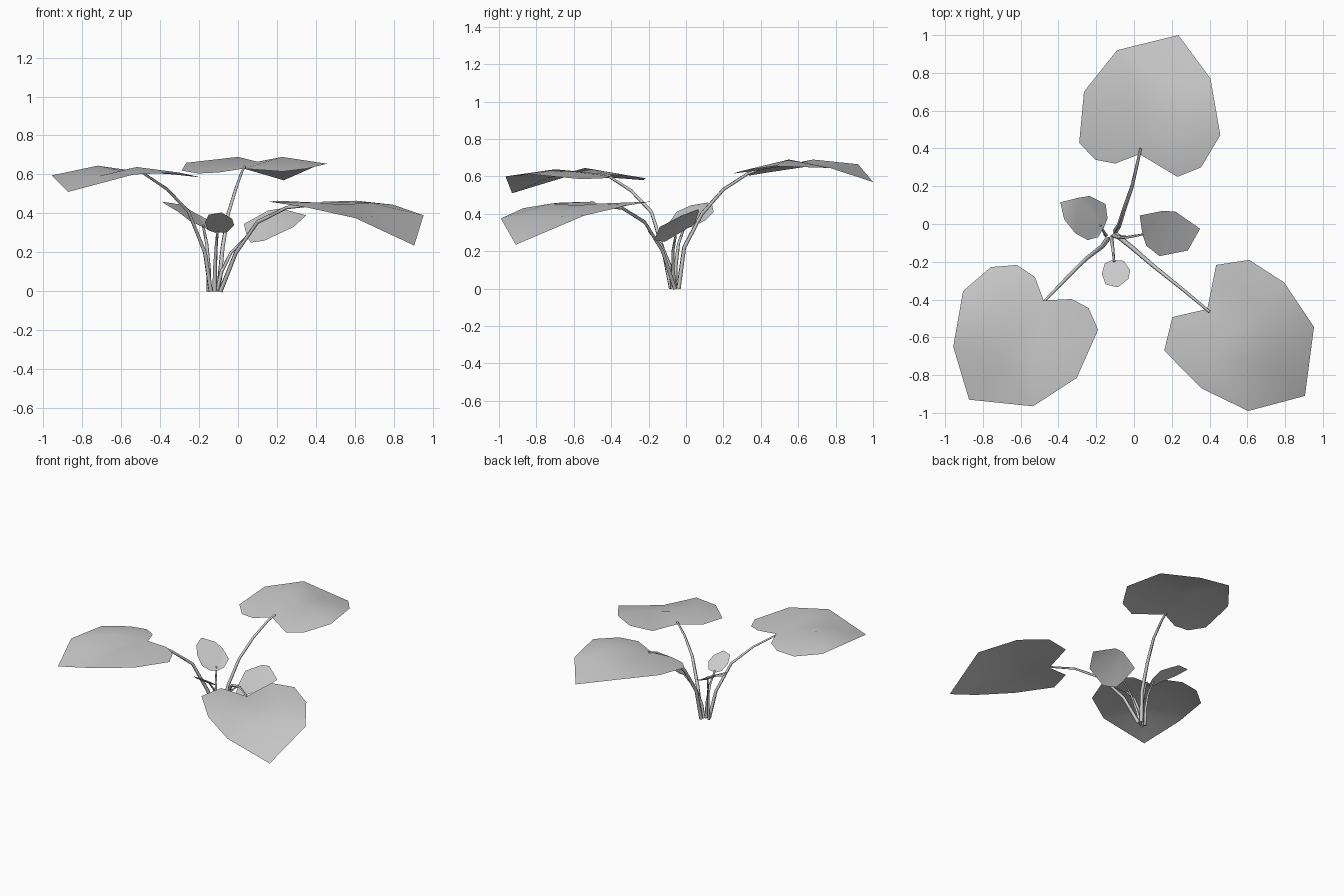
import bpy
from mathutils import Vector
from mathutils.geometry import delaunay_2d_cdt


def leaf(name, rim, ribs=()):
    """Thin low-poly blade: an outline plus raised or sunken points inside it."""
    pts = list(rim) + list(ribs)
    n = len(rim)
    edges = [(i, (i + 1) % n) for i in range(n)]
    # crease from the stalk notch (first point) along the midrib
    if ribs:
        edges.append((0, n))
    flat = [Vector(p[:2]) for p in pts]
    v2, _, faces, orig, _, _ = delaunay_2d_cdt(flat, edges, [], 1, 1e-5)
    verts = [(v.x, v.y, pts[o[0]][2]) for v, o in zip(v2, orig)]
    mesh = bpy.data.meshes.new(name)
    mesh.from_pydata(verts, [], faces)
    mesh.update()
    ob = bpy.data.objects.new(name, mesh)
    bpy.context.collection.objects.link(ob)
    for p in mesh.polygons:
        p.use_smooth = True


def stem(name, path, r0=0.014, r1=0.007):
    """Tapered four-sided stalk along a path."""
    cu = bpy.data.curves.new(name, 'CURVE')
    cu.dimensions = '3D'
    cu.bevel_depth = 1.0
    cu.bevel_resolution = 0
    cu.use_fill_caps = True
    sp = cu.splines.new('POLY')
    sp.points.add(len(path) - 1)
    for i, (pt, co) in enumerate(zip(sp.points, path)):
        pt.co = (*co, 1)
        pt.radius = r0 + (r1 - r0) * i / (len(path) - 1)
    ob = bpy.data.objects.new(name, cu)
    bpy.context.collection.objects.link(ob)
    bpy.ops.object.select_all(action='DESELECT')
    ob.select_set(True)
    bpy.context.view_layer.objects.active = ob
    bpy.ops.object.convert(target='MESH')


# large back leaf
leaf("back_leaf", [
    (.03, .37, .63), (.23, .25, .615), (.355, .30, .63), (.457, .47, .655),
    (.405, .77, .645), (.235, 1.0, .57), (-.09, .92, .665), (-.265, .70, .66),
    (-.29, .43, .62), (-.205, .34, .605), (-.10, .32, .61)],
    [(.10, .58, .665), (.16, .78, .645), (.226, .55, .69), (0, .68, .69)])
stem("back_stem", [
    (-.10, -.04, 0), (-.08, -.01, .22), (-.05, .085, .40),
    (-.01, .20, .53), (.02, .33, .615), (.035, .40, .64)])

# large left leaf
leaf("left_leaf", [
    (-.478, -.405, .61), (-.525, -.28, .60), (-.62, -.217, .59), (-.757, -.228, .58),
    (-.905, -.355, .59), (-.957, -.65, .595), (-.873, -.93, .51), (-.535, -.965, .60),
    (-.303, -.815, .61), (-.19, -.56, .585), (-.24, -.445, .59), (-.33, -.397, .60)],
    [(-.60, -.59, .62), (-.72, -.74, .59), (-.72, -.54, .645), (-.52, -.70, .638)])
stem("left_stem", [
    (-.14, -.08, .0), (-.17, -.12, .20), (-.255, -.185, .41),
    (-.365, -.295, .525), (-.485, -.42, .605)])

# large right leaf
leaf("right_leaf", [
    (.388, -.45, .435), (.203, -.493, .465), (.16, -.67, .46), (.357, -.87, .43),
    (.605, -.99, .375), (.905, -.91, .235), (.953, -.545, .39), (.795, -.31, .445),
    (.61, -.19, .465), (.435, -.217, .46)],
    [(.53, -.585, .445), (.71, -.74, .385), (.42, -.72, .455), (.68, -.46, .455)])
stem("right_stem", [
    (-.09, -.06, .0), (-.01, -.125, .20), (.10, -.22, .355),
    (.25, -.34, .43), (.40, -.465, .445)])

# three young leaves near the crown
leaf("small_right_leaf", [
    (.045, -.055, .285), (.065, -.115, .25), (.135, -.17, .26), (.285, -.14, .33),
    (.35, -.025, .39), (.22, .065, .425), (.155, .07, .415), (.03, .045, .345)])
stem("small_right_stem", [
    (-.11, -.06, .0), (-.085, -.07, .10), (-.035, -.07, .20), (.05, -.055, .285)], .012, .006)

leaf("small_left_leaf", [
    (-.16, -.02, .32), (-.14, .03, .33), (-.15, .105, .365), (-.235, .148, .41),
    (-.29, .14, .445), (-.39, .115, .46), (-.37, .025, .445), (-.31, -.05, .41),
    (-.245, -.085, .36), (-.19, -.07, .335)])
stem("small_left_stem", [
    (-.15, -.06, .0), (-.15, -.055, .12), (-.16, -.04, .24), (-.18, -.005, .34)], .012, .006)

front = [(-.115, -.19), (-.155, -.21), (-.17, -.265), (-.15, -.32),
         (-.085, -.335), (-.03, -.29), (-.02, -.245), (-.055, -.195)]
leaf("small_front_leaf", [(x, y, .30 - (y + .19) * .72) for x, y in front])
stem("small_front_stem", [
    (-.12, -.07, .0), (-.118, -.085, .12), (-.112, -.13, .23), (-.105, -.20, .31)], .012, .006)
